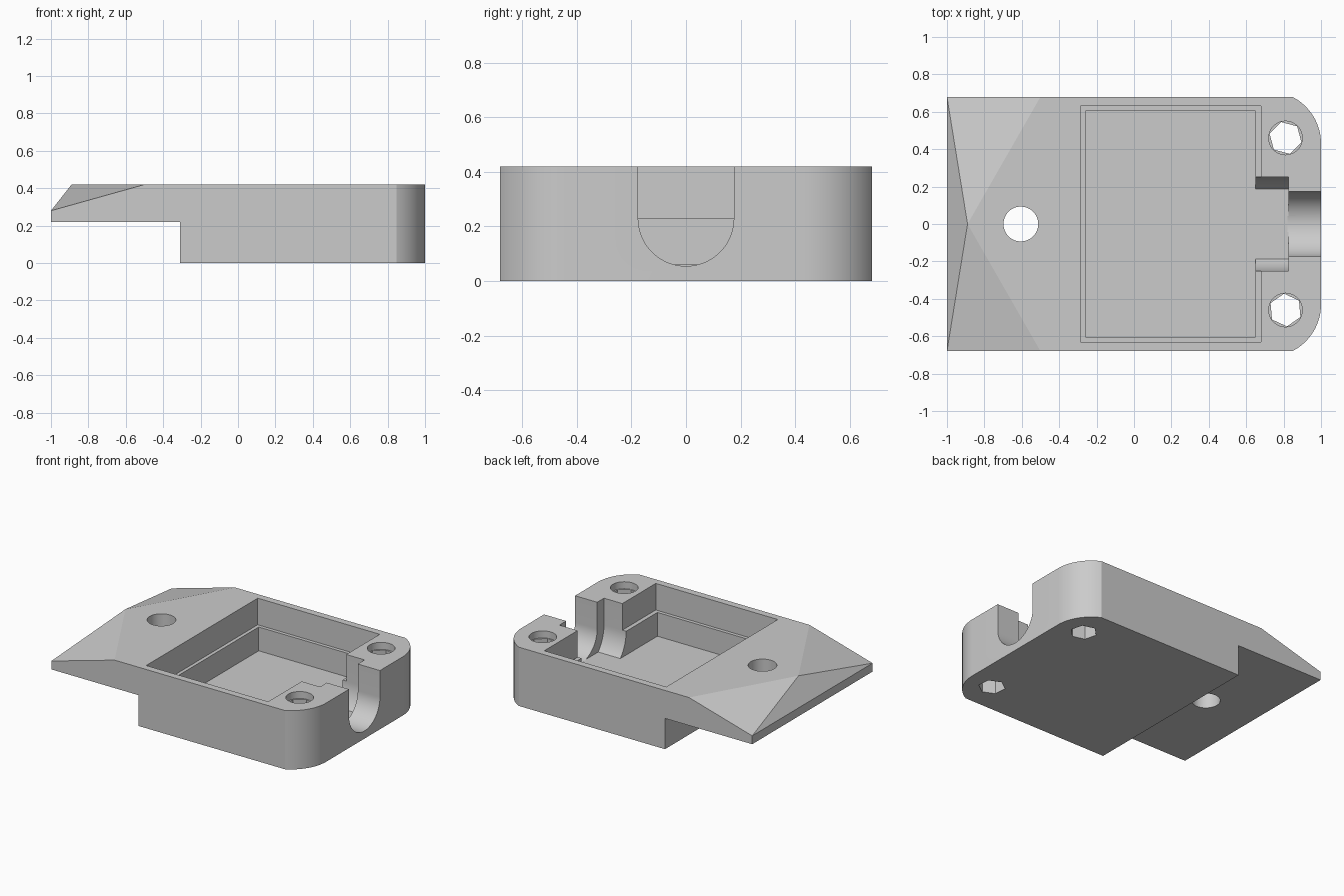
import bpy, bmesh, math
from mathutils import Vector

cube = bpy.data.objects.get("Cube")
if cube:
    bpy.data.objects.remove(cube, do_unlink=True)

W, H = 0.68, 0.42      # half width, height
FLOOR = 0.06           # tray floor


def arc(cx, cy, r, a0, a1, n):
    """Points along an arc, angles in degrees."""
    return [(cx + r * math.cos(math.radians(a0 + (a1 - a0) * i / n)),
             cy + r * math.sin(math.radians(a0 + (a1 - a0) * i / n))) for i in range(n + 1)]


def prism(name, pts, lo, hi, axis="z"):
    """Extrude a closed outline along z (points x,y) or along x (points y,z)."""
    bm = bmesh.new()
    place = (lambda p: (p[0], p[1], lo)) if axis == "z" else (lambda p: (lo, p[0], p[1]))
    face = bm.faces.new([bm.verts.new(place(p)) for p in pts])
    ext = bmesh.ops.extrude_face_region(bm, geom=[face])
    move = Vector((0, 0, hi - lo)) if axis == "z" else Vector((hi - lo, 0, 0))
    bmesh.ops.translate(bm, vec=move, verts=[v for v in ext["geom"] if isinstance(v, bmesh.types.BMVert)])
    bmesh.ops.recalc_face_normals(bm, faces=bm.faces)
    mesh = bpy.data.meshes.new(name)
    bm.to_mesh(mesh)
    bm.free()
    ob = bpy.data.objects.new(name, mesh)
    bpy.context.collection.objects.link(ob)
    return ob


def rect(x0, x1, y):
    return [(x0, -y), (x1, -y), (x1, y), (x0, y)]


def ring(x, y, r, n, turn=0):
    return arc(x, y, r, turn, turn + 360, n)[:-1]


# Body outline with rounded corners at the +x end
a = math.degrees(math.asin((W - 0.43) / 0.28))
corner = arc(0.72, 0.43, 0.28, 0, a, 16)
outline = [(-1, W), (-1, -W)] + [(x, -y) for x, y in reversed(corner)] + corner
body = prism("tray_body", outline, 0, H)

# Bevel the nose with three sloping planes
apex = Vector((-0.89, 0, H))
tips = [Vector((-1, s * W, 0.28)) for s in (1, -1)]
planes = [(tips[0], tips[1])] + [(t, Vector((-0.5, t.y, H))) for t in tips]
bm = bmesh.new()
bm.from_mesh(body.data)
for p, q in planes:
    n = (p - apex).cross(q - apex).normalized()
    if n.z < 0:
        n = -n
    bmesh.ops.bisect_plane(bm, geom=bm.verts[:] + bm.edges[:] + bm.faces[:], dist=1e-5,
                           plane_co=apex, plane_no=n, clear_outer=True)
    bmesh.ops.holes_fill(bm, edges=[e for e in bm.edges if e.is_boundary], sides=0)
bmesh.ops.remove_doubles(bm, verts=bm.verts, dist=1e-4)
bmesh.ops.recalc_face_normals(bm, faces=bm.faces)
bm.to_mesh(body.data)
bm.free()

# Cutters: underside step, stepped tray recess, tongue hole
cutters = [
    prism("step_cutter", rect(-1.2, -0.31, 1), -0.2, 0.22),
    prism("upper_recess_cutter", rect(-0.285, 0.68, 0.63), 0.23, 0.6),
    prism("lower_recess_cutter", rect(-0.26, 0.65, 0.605), FLOOR, 0.5),
    prism("tongue_hole_cutter", ring(-0.605, 0, 0.093, 48), 0.1, 0.7),
]

# Round-bottomed cable slot and the wider collar groove behind it
slot = arc(0, 0.23, 0.175, 180, 360, 40) + [(0.175, 0.6), (-0.175, 0.6)]
cutters.append(prism("slot_cutter", slot, 0.82, 1.2, "x"))
dip = math.degrees(math.asin((0.23 - FLOOR) / 0.252))
groove = (arc(0, 0.23, 0.252, 180, 180 + dip, 12) + arc(0, 0.23, 0.252, 360 - dip, 360, 12)
          + [(0.252, 0.55), (-0.252, 0.55)])
cutters.append(prism("groove_cutter", groove, 0.6, 0.825, "x"))

# Screw holes: round at the top, six-sided below
for y, turn in ((0.46, 45), (-0.46, 35)):
    cutters.append(prism("screw_hole_cutter", ring(0.81, y, 0.088, 6, turn), -0.2, 0.39))
    cutters.append(prism("screw_head_cutter", ring(0.81, y, 0.09, 40), 0.37, 0.6))

bpy.ops.object.select_all(action="DESELECT")
bpy.context.view_layer.objects.active = body
body.select_set(True)
for c in cutters:
    c.hide_render = True
    mod = body.modifiers.new(c.name, "BOOLEAN")
    mod.operation, mod.solver, mod.object = "DIFFERENCE", "EXACT", c
    bpy.ops.object.modifier_apply(modifier=mod.name)
    bpy.data.objects.remove(c, do_unlink=True)

# Single grey material
grey = bpy.data.materials.new("light_grey")
grey.use_nodes = True
colour = (0.6, 0.6, 0.6, 1)
grey.diffuse_color = colour
grey.node_tree.nodes["Principled BSDF"].inputs["Base Color"].default_value = colour
body.data.materials.clear()
body.data.materials.append(grey)
bpy.ops.object.shade_smooth_by_angle(angle=math.radians(15))
